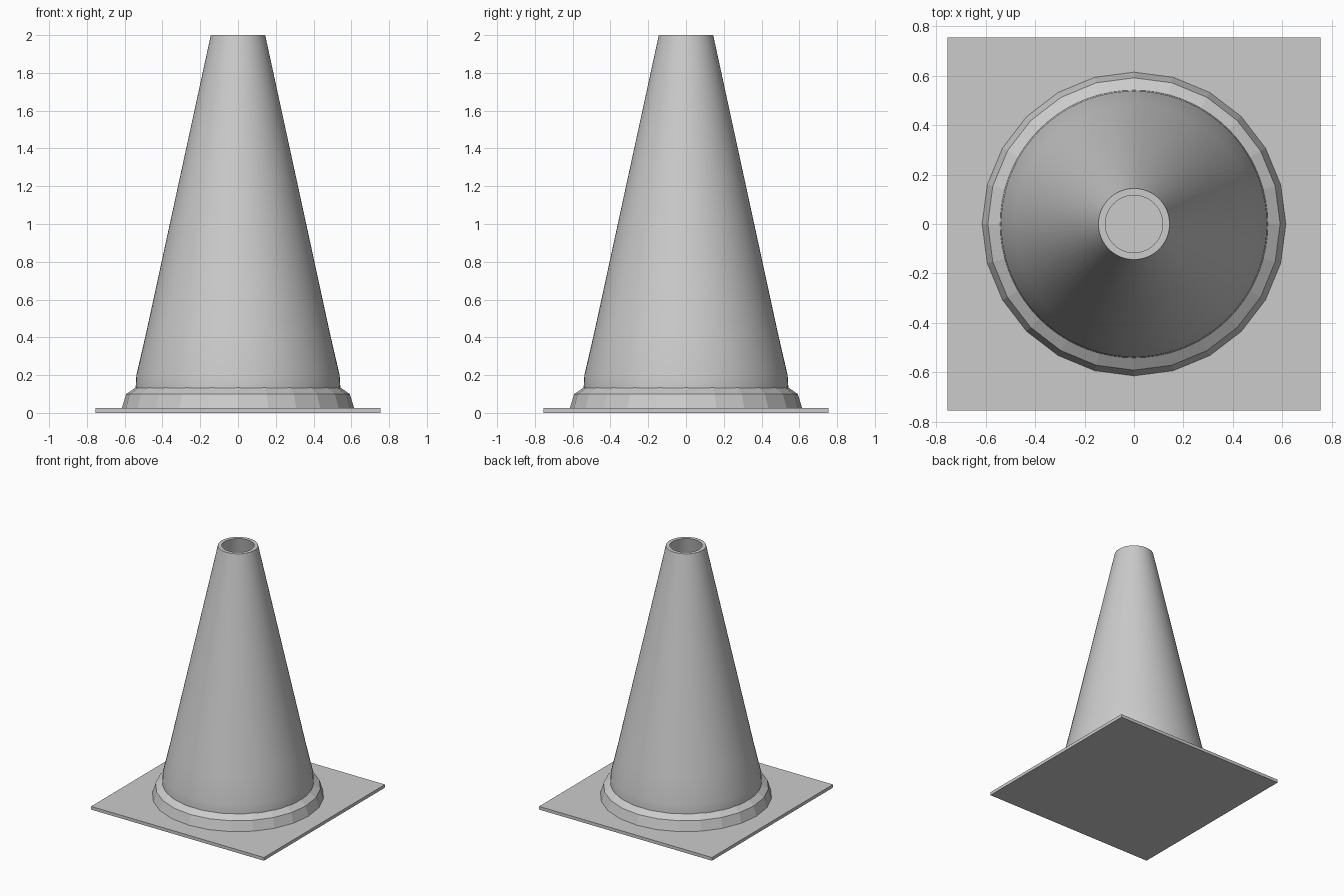
import bpy, bmesh, math

if "Cube" in bpy.data.objects:
    bpy.data.objects.remove(bpy.data.objects["Cube"])


def lathe(name, profile, sides, smooth):
    """Revolve a closed (radius, z) profile about the z axis."""
    bm = bmesh.new()
    rings = []
    for r, z in profile:
        rings.append([bm.verts.new((r * math.cos(math.tau * i / sides),
                                    r * math.sin(math.tau * i / sides), z))
                      for i in range(sides)])
    for a, b in zip(rings, rings[1:] + rings[:1]):
        for i in range(sides):
            j = (i + 1) % sides
            bm.faces.new((a[i], a[j], b[j], b[i]))
    bmesh.ops.recalc_face_normals(bm, faces=bm.faces[:])
    mesh = bpy.data.meshes.new(name)
    bm.to_mesh(mesh)
    bm.free()
    ob = bpy.data.objects.new(name, mesh)
    bpy.context.collection.objects.link(ob)
    if smooth:
        bpy.ops.object.select_all(action='DESELECT')
        bpy.context.view_layer.objects.active = ob
        ob.select_set(True)
        bpy.ops.object.shade_smooth_by_angle(angle=math.radians(30))
    return ob


# Square base plate
bpy.ops.mesh.primitive_cube_add(size=1, location=(0, 0, 0.0125))
plate = bpy.context.object
plate.name = "base_plate"
plate.scale = (1.51, 1.51, 0.025)

# Faceted collar around the foot of the cone
lathe("foot_collar", [(0.615, 0.025), (0.592, 0.10), (0.54, 0.135), (0.51, 0.135),
                      (0.51, 0.025)], 24, False)

# Hollow cone wall, open at the top
lathe("cone_body", [(0.542, 0.025), (0.542, 0.135), (0.538, 0.20), (0.487, 0.42),
                    (0.144, 2.0), (0.116, 2.0), (0.457, 0.42), (0.508, 0.20),
                    (0.512, 0.025)], 72, True)
